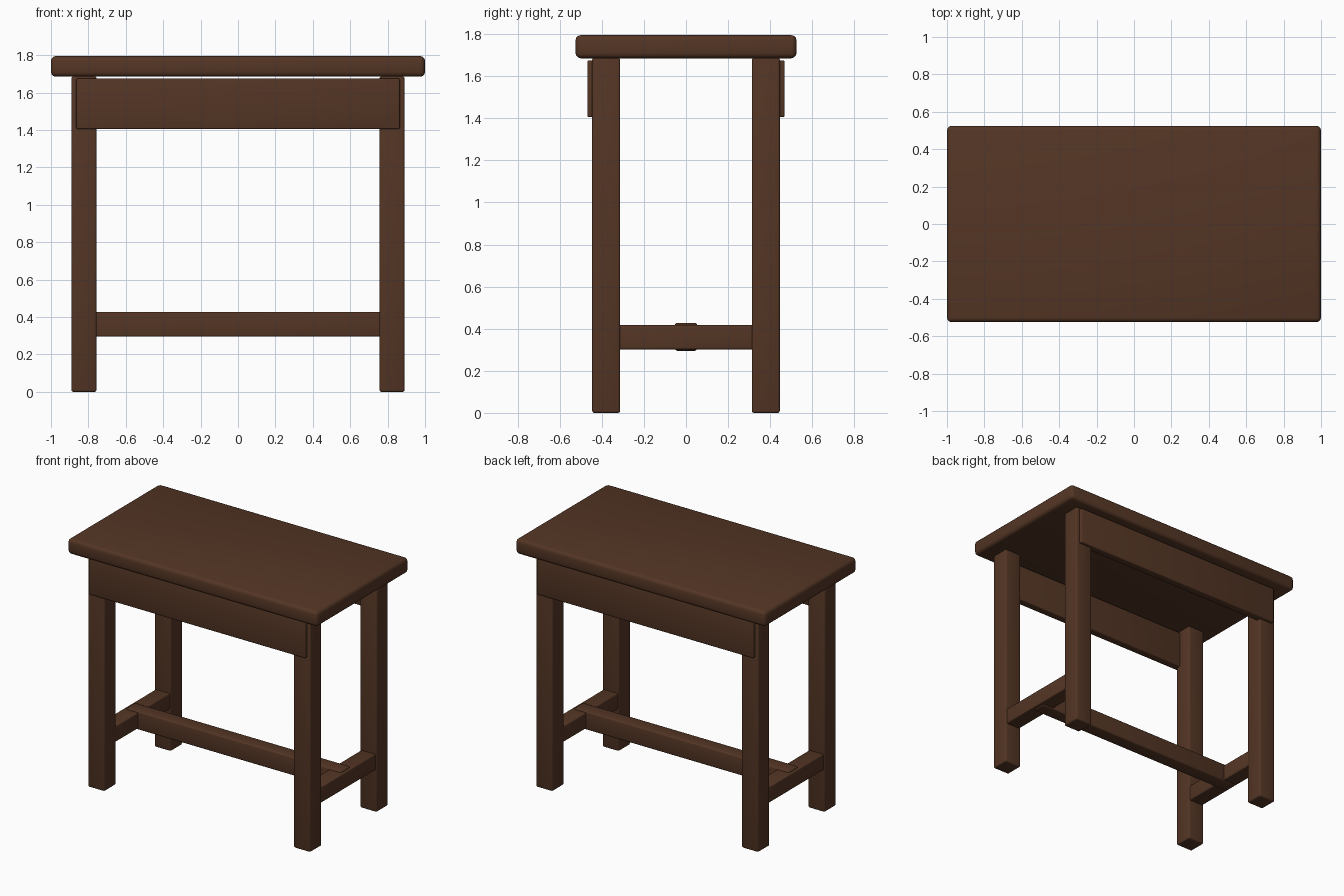
import bpy

cube = bpy.data.objects.get("Cube")
if cube:
    bpy.data.objects.remove(cube, do_unlink=True)

# Single dark wood colour
wood = bpy.data.materials.new("dark brown wood")
wood.use_nodes = True
colour = (0.088, 0.036, 0.018, 1)
wood.diffuse_color = colour
shader = wood.node_tree.nodes["Principled BSDF"]
shader.inputs["Base Color"].default_value = colour
shader.inputs["Roughness"].default_value = 0.7


def board(name, x, y, z, bevel):
    """Rounded board spanning the given (min, max) ranges."""
    spans = (x, y, z)
    bpy.ops.mesh.primitive_cube_add(size=1, location=[(a + b) / 2 for a, b in spans])
    ob = bpy.context.object
    ob.name = name
    ob.scale = [b - a for a, b in spans]
    bpy.ops.object.transform_apply(location=False, rotation=False, scale=True)
    ob.data.materials.append(wood)
    mod = ob.modifiers.new("rounded edges", "BEVEL")
    mod.width = bevel
    mod.segments = 3
    bpy.ops.object.modifier_apply(modifier=mod.name)
    bpy.ops.object.shade_smooth_by_angle()
    return ob


def side_span(side, inner, outer):
    return tuple(sorted((side * inner, side * outer)))


# Table top
board("table_top", (-1, 1), (-0.525, 0.525), (1.685, 1.795), 0.025)

# Four legs
for x_name, sx in (("left", 1), ("right", -1)):
    for y_name, sy in (("front", -1), ("back", 1)):
        board(f"{y_name}_{x_name}_leg", side_span(sx, 0.757, 0.89),
              side_span(sy, 0.313, 0.446), (0, 1.687), 0.01)
    # Side stretcher joining front and back legs
    board(f"{x_name}_stretcher", side_span(sx, 0.765, 0.88),
          (-0.33, 0.33), (0.302, 0.418), 0.008)

# Aprons set into the outer faces of the legs
for y_name, sy in (("front", -1), ("back", 1)):
    board(f"{y_name}_apron", (-0.865, 0.865), side_span(sy, 0.41, 0.469),
          (1.405, 1.675), 0.008)

# Long centre stretcher
board("centre_stretcher", (-0.86, 0.86), (-0.052, 0.052), (0.295, 0.428), 0.01)
